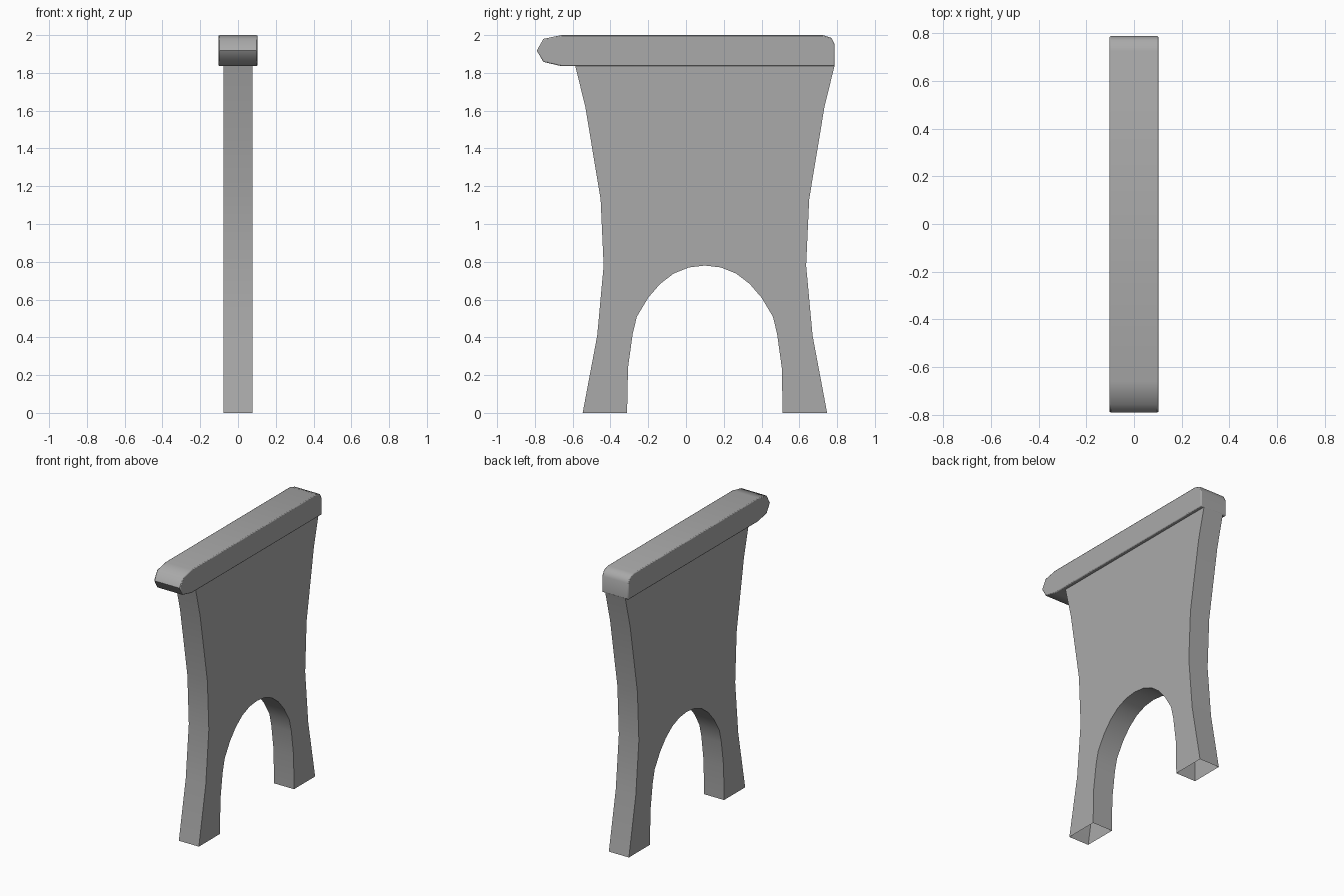
import bpy, bmesh, math

cube = bpy.data.objects.get("Cube")
if cube:
    bpy.data.objects.remove(cube, do_unlink=True)

grey = bpy.data.materials.new("plain grey")
grey.use_nodes = True
grey.diffuse_color = (0.4, 0.4, 0.4, 1)
grey.node_tree.nodes["Principled BSDF"].inputs["Base Color"].default_value = (0.4, 0.4, 0.4, 1)


def extrude_profile(name, profile, half_width, open_below=None):
    """Extrude a (y, z) outline along x; leave faces lying at open_below out."""
    bm = bmesh.new()
    face = bm.faces.new([bm.verts.new((-half_width, y, z)) for y, z in profile])
    side = bmesh.ops.extrude_face_region(bm, geom=[face], use_keep_orig=True)["geom"]
    moved = [g for g in side if isinstance(g, bmesh.types.BMVert)]
    bmesh.ops.translate(bm, verts=moved, vec=(2 * half_width, 0, 0))
    bmesh.ops.recalc_face_normals(bm, faces=bm.faces)
    if open_below is not None:
        low = [f for f in bm.faces if all(v.co.z < open_below for v in f.verts)]
        bmesh.ops.delete(bm, geom=low, context="FACES_ONLY")
    mesh = bpy.data.meshes.new(name)
    bm.to_mesh(mesh)
    bm.free()
    mesh.materials.append(grey)
    obj = bpy.data.objects.new(name, mesh)
    bpy.context.collection.objects.link(obj)
    return obj


def smooth(obj, degrees):
    bpy.ops.object.select_all(action="DESELECT")
    obj.select_set(True)
    bpy.context.view_layer.objects.active = obj
    bpy.ops.object.shade_smooth_by_angle(angle=math.radians(degrees))


# Arched side panel: flared outer edge, then the inside of the leg up to the crown
axis = 0.1
half = [(0.687, 1.84), (0.633, 1.62), (0.552, 1.13), (0.536, 0.78), (0.57, 0.41),
        (0.647, 0), (0.412, 0), (0.407, 0.24), (0.382, 0.42), (0.36, 0.51),
        (0.3, 0.61), (0.237, 0.683), (0.165, 0.738), (0.085, 0.77)]
outline = [(axis + d, z) for d, z in half] + [(axis, 0.78)]
outline += [(axis - d, z) for d, z in reversed(half)]
panel = extrude_profile("side_panel", outline, 0.078, open_below=0.01)
smooth(panel, 35)

# Armrest with a pointed, rounded front and a softened rear corner
rest = [(-0.79, 1.918), (-0.755, 1.98), (-0.66, 2), (0.725, 2), (0.77, 1.985),
        (0.787, 1.95), (0.787, 1.836), (-0.66, 1.836), (-0.755, 1.858)]
armrest = extrude_profile("armrest", rest, 0.103)
bevel = armrest.modifiers.new("soft_edges", "BEVEL")
bevel.width = 0.006
bevel.segments = 2
bevel.limit_method = "ANGLE"
bevel.angle_limit = math.radians(80)
smooth(armrest, 50)
